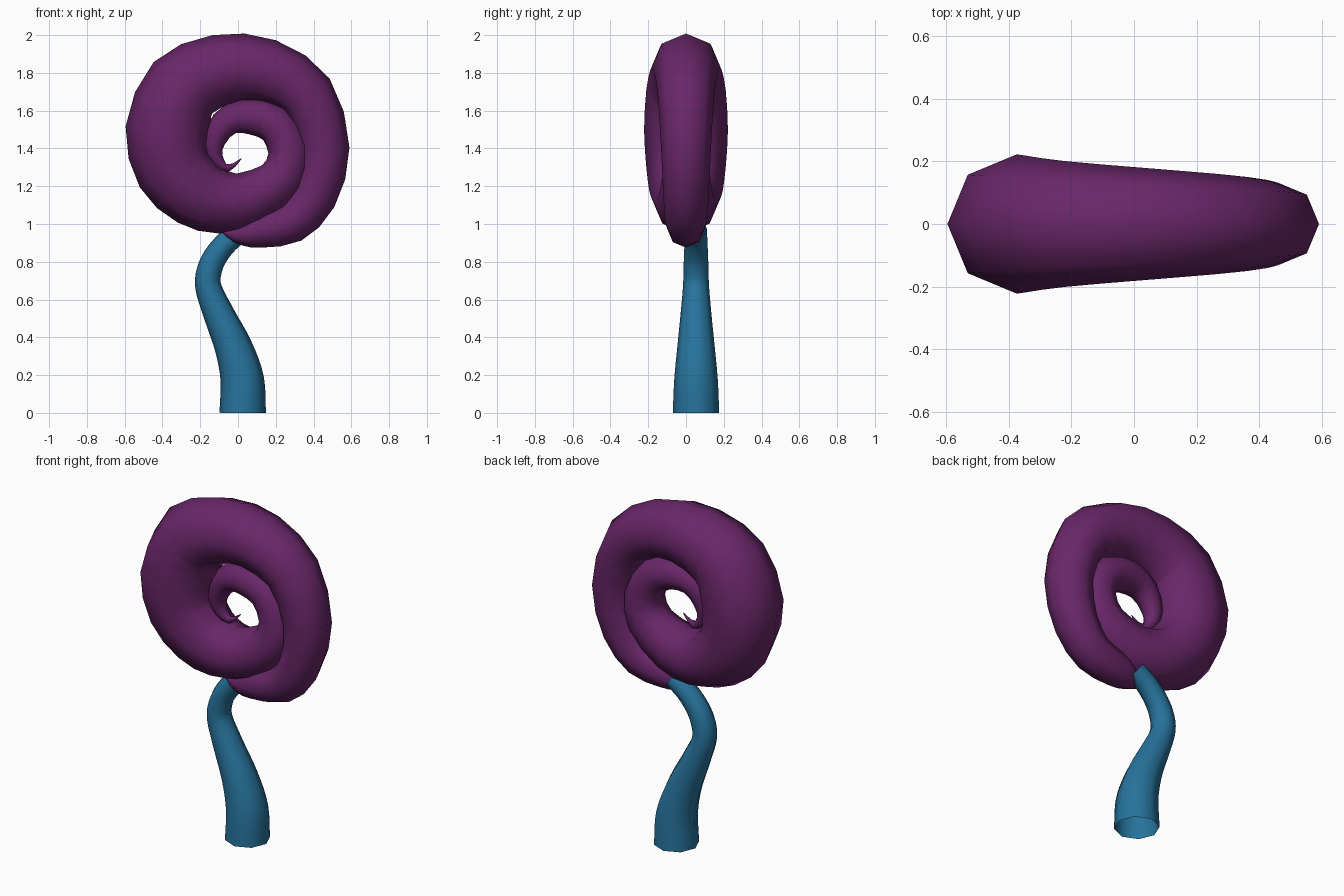
import bpy, bmesh, math
from mathutils import Vector

if "Cube" in bpy.data.objects:
    bpy.data.objects.remove(bpy.data.objects["Cube"])


def material(name, rgb):
    m = bpy.data.materials.new(name)
    m.diffuse_color = (*rgb, 1)
    m.use_nodes = True
    m.node_tree.nodes["Principled BSDF"].inputs["Base Color"].default_value = m.diffuse_color
    return m


def refine(rows, sub):
    """Catmull-Rom interpolation of (x, z, radius) rows."""
    pts = [Vector(r) for r in rows]
    pts = [2 * pts[0] - pts[1]] + pts + [2 * pts[-1] - pts[-2]]
    out = []
    for a, b, c, d in zip(pts, pts[1:], pts[2:], pts[3:]):
        for i in range(sub):
            t = i / sub
            out.append(0.5 * (2 * b + (c - a) * t + (2 * a - 5 * b + 4 * c - d) * t**2
                              + (3 * b - a - 3 * c + d) * t**3))
    return out + [pts[-2]]


def tube(name, rows, sub, mat, y=0.0, rim=False, sides=8):
    """Tapered tube in the xz plane; with rim=True the rows trace its outer edge."""
    path = refine(rows, sub)
    bm = bmesh.new()
    rings = []
    for i, p in enumerate(path):
        t = path[min(i + 1, len(path) - 1)] - path[max(i - 1, 0)]
        out = Vector((t.y, 0, -t.x)).normalized()
        r = max(p.z, 0.002)
        c = Vector((p.x, y, p.y)) - (out * r if rim else Vector())
        ring = []
        for k in range(sides):
            a = 2 * math.pi * k / sides
            v = c + r * (math.cos(a) * out + math.sin(a) * Vector((0, 1, 0)))
            v.z = max(v.z, 0)
            ring.append(bm.verts.new(v))
        rings.append(ring)
    for a, b in zip(rings, rings[1:]):
        for k in range(sides):
            j = (k + 1) % sides
            bm.faces.new((a[k], b[k], b[j], a[j])).smooth = True
    if rim:  # close the pointed ends
        bm.faces.new(rings[0])
        bm.faces.new(rings[-1][::-1])
    bmesh.ops.recalc_face_normals(bm, faces=bm.faces)
    me = bpy.data.meshes.new(name)
    bm.to_mesh(me)
    bm.free()
    me.materials.append(mat)
    ob = bpy.data.objects.new(name, me)
    bpy.context.collection.objects.link(ob)
    return ob


purple = material("purple", (0.14, 0.02, 0.14))
blue = material("blue", (0.02, 0.17, 0.33))

# Coiled head: outer edge x, z and tube radius, from the outer tip to the inner hook
coil = [(-0.09, 0.965, 0), (-0.045, 0.918, 0.045), (0.025, 0.886, 0.075),
        (0.125, 0.875, 0.095), (0.335, 0.912, 0.11), (0.51, 1.09, 0.12),
        (0.59, 1.405, 0.132), (0.485, 1.77, 0.15), (0.2, 1.973, 0.17),
        (-0.135, 2.0, 0.19), (-0.447, 1.857, 0.21), (-0.595, 1.517, 0.222),
        (-0.52, 1.194, 0.21), (-0.32, 1.008, 0.195), (-0.1, 0.95, 0.175),
        (0.13, 1.0, 0.15), (0.34, 1.18, 0.125), (0.38, 1.42, 0.112),
        (0.25, 1.62, 0.105), (0.03, 1.665, 0.095), (-0.13, 1.58, 0.077),
        (-0.185, 1.42, 0.057), (-0.14, 1.31, 0.04), (-0.05, 1.275, 0.022),
        (0.02, 1.345, 0)]
tube("coiled_head", coil, 2, purple, rim=True)

# Curved stem, open at the foot: centre x, z and radius
stem = [(0.025, 0, 0.123), (0.022, 0.18, 0.115), (-0.025, 0.35, 0.099),
        (-0.1, 0.52, 0.082), (-0.158, 0.67, 0.069), (-0.147, 0.77, 0.066),
        (-0.105, 0.85, 0.063), (-0.04, 0.92, 0.06), (0.04, 0.975, 0.057)]
tube("stem", stem, 4, blue, y=0.053)
